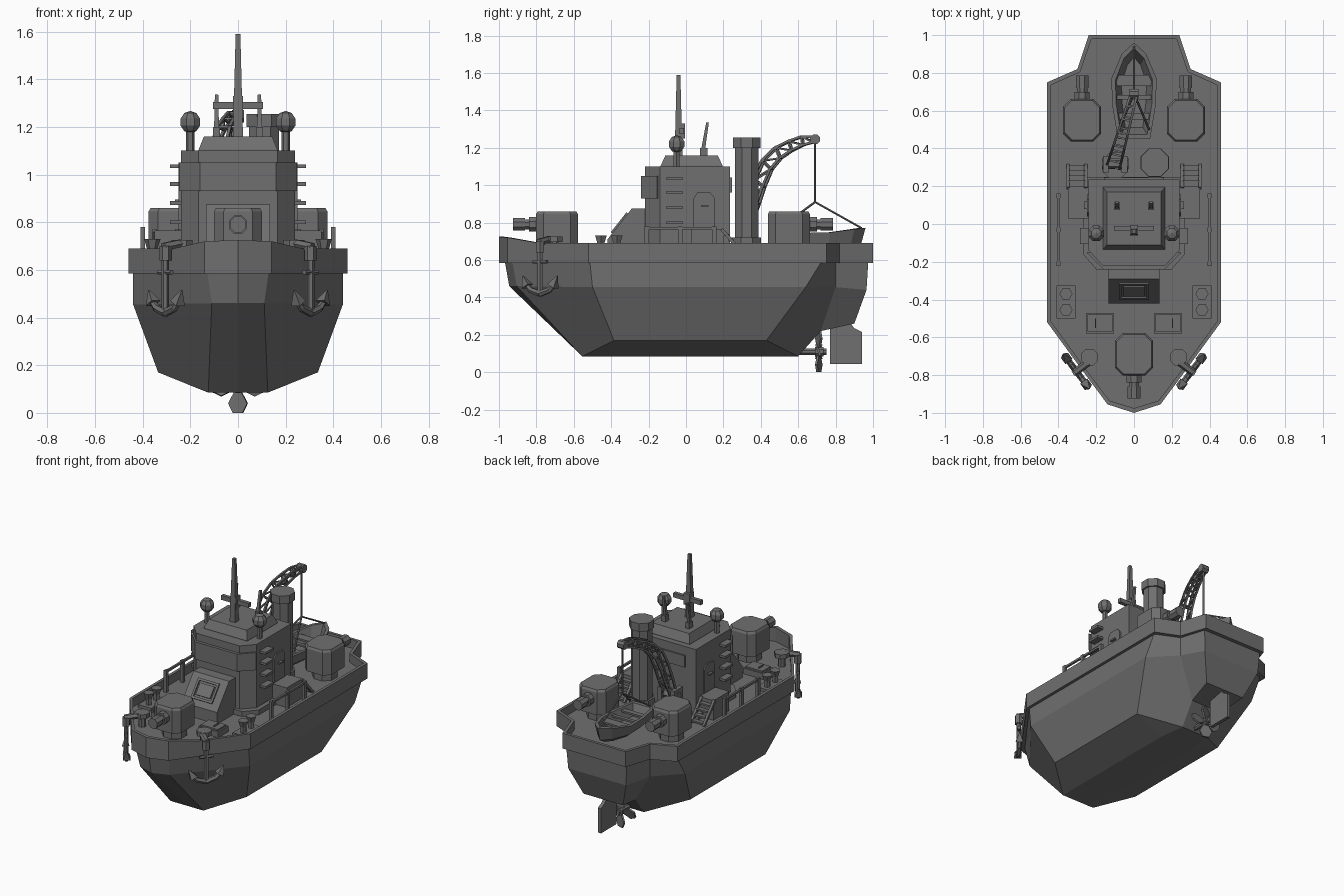
import bpy, bmesh, math
from mathutils import Vector, Matrix

if "Cube" in bpy.data.objects:
    bpy.data.objects.remove(bpy.data.objects["Cube"])

grey = bpy.data.materials.new("ship_grey")
grey.diffuse_color = (0.16, 0.16, 0.16, 1)
grey.use_nodes = True
grey.node_tree.nodes["Principled BSDF"].inputs["Base Color"].default_value = grey.diffuse_color


def finish(name, bm, weld=False):
    if weld:
        bmesh.ops.remove_doubles(bm, verts=bm.verts, dist=0.0005)
    bmesh.ops.recalc_face_normals(bm, faces=bm.faces)
    me = bpy.data.meshes.new(name)
    bm.to_mesh(me)
    bm.free()
    me.materials.append(grey)
    ob = bpy.data.objects.new(name, me)
    bpy.context.collection.objects.link(ob)
    return ob


def box(bm, x0, x1, y0, y1, z0, z1):
    m = Matrix.Translation(((x0 + x1) / 2, (y0 + y1) / 2, (z0 + z1) / 2)) @ Matrix.Diagonal((abs(x1 - x0), y1 - y0, z1 - z0, 1))
    bmesh.ops.create_cube(bm, size=1, matrix=m)


def tube(bm, p, q, r0, r1=None, n=8, spin=None):
    p, q = Vector(p), Vector(q)
    d = q - p
    rot = d.to_track_quat('Z', 'Y').to_matrix().to_4x4()
    m = Matrix.Translation((p + q) / 2) @ rot @ Matrix.Rotation(math.pi / n if spin is None else spin, 4, 'Z')
    bmesh.ops.create_cone(bm, cap_ends=True, segments=n, radius1=r0, radius2=r0 if r1 is None else r1, depth=d.length, matrix=m)


def loft(bm, rings, cap0=True, cap1=True):
    vs = [[bm.verts.new(p) for p in r] for r in rings]
    n = len(vs[0])
    for a, b in zip(vs, vs[1:]):
        for i in range(n):
            bm.faces.new((a[i], a[(i + 1) % n], b[(i + 1) % n], b[i]))
    if cap0:
        bm.faces.new(vs[0])
    if cap1:
        bm.faces.new(vs[-1])


def at(outline, z):
    return [(x, y, z) for x, y in outline]


def mirrored(half):
    return half + [(-x, y) for x, y in reversed(half) if x > 1e-6]


def octo(cx, cy, hx, hy, c):
    return [(cx + x, cy + y) for x, y in ((hx, -hy + c), (hx, hy - c), (hx - c, hy), (c - hx, hy),
            (-hx, hy - c), (-hx, c - hy), (c - hx, -hy), (hx - c, -hy))]


# Hull: half panels, mirrored and welded
P = dict(A0=(0, -.97, .6), A1=(.13, -.93, .6), A2=(.44, -.515, .6), A3=(.44, .73, .6), A4=(.285, .8, .6),
         A5=(.23, .975, .6), A6=(0, .975, .6), B0=(0, -.945, .46), B1=(.11, -.905, .46), B2=(.44, -.5, .455),
         B3=(.44, .64, .455), B4=(.285, .8, .455), B5=(.22, .965, .44), B6=(0, .965, .44),
         C2=(.335, -.385, .17), C3=(.335, .43, .17), D0=(0, -.555, .085), D1=(.125, -.555, .085),
         D2=(.125, .42, .085), D3=(.1, .6, .085), D4=(0, .6, .085), E0=(0, .72, .22), E3=(.12, .72, .22),
         F0=(0, .9, .26), F3=(.15, .9, .26))
panels = ["A0 A1 B1 B0", "B0 B1 D1 D0", "A1 A2 B2 B1", "B1 B2 C2 D1", "A2 A3 B3 B2", "B2 B3 C3 C2",
          "C2 C3 D2 D1", "C3 D3 D2", "A3 A4 B4 B3", "B3 B4 D3 C3", "A4 A5 B5 B4", "B4 E3 D3",
          "B4 B5 F3 E3", "A5 A6 B6 B5", "B5 B6 F0 F3", "F3 F0 E0 E3", "E3 E0 D4 D3",
          "D0 D1 D2 D3 D4", "A0 A1 A2 A3 A4 A5 A6"]
bm = bmesh.new()
for s in (1, -1):
    for f in panels:
        bm.faces.new([bm.verts.new((s * P[k][0], P[k][1], P[k][2])) for k in f.split()])
finish("hull", bm, True)

# Bulwark belt with raised bow, and the deck inside it
outer = mirrored([(0, -1), (.14, -.955), (.27, -.78), (.46, -.52), (.46, .75), (.3, .82), (.24, 1), (0, 1)])
inner = mirrored([(0, -.975), (.13, -.935), (.255, -.77), (.44, -.515), (.44, .735), (.285, .805), (.225, .98), (0, .98)])


def rim(o):
    return [(x, y, .725 if y < -.97 else .72 if y < -.9 else .69) for x, y in o]


bm = bmesh.new()
loft(bm, [at(outer, .585), rim(outer), rim(inner), at(inner, .63)])
finish("bulwark_and_deck", bm)

# Deckhouse with chamfered front, bridge window band and roof
house = mirrored([(0, -.22), (.165, -.22), (.24, -.14), (.24, .235), (0, .235)])
base = mirrored([(0, -.24), (.2, -.24), (.27, -.16), (.27, .25), (0, .25)])
bm = bmesh.new()
loft(bm, [at(base, .62), at(base, .665)])
loft(bm, [at(house, .65), at(house, 1.1)])
finish("deckhouse", bm)
band = mirrored([(0, -.24), (.16, -.24), (.225, -.175), (.25, -.15), (.25, -.155), (0, -.155)])
bm = bmesh.new()
loft(bm, [at(band, .93), at(band, 1.05)])
box(bm, -.16, .16, .22, .245, .96, 1.04)
finish("bridge_windows", bm)
bm = bmesh.new()
r0 = [(-.165, -.135), (.165, -.135), (.165, .195), (-.165, .195)]
r1 = [(-.143, -.11), (.143, -.11), (.143, .17), (-.143, .17)]
loft(bm, [at(r0, 1.095), at(r0, 1.105), at(r1, 1.16)])
finish("bridge_roof", bm)

# Sloped front cabin with framed hatch on the slope
bm = bmesh.new()
prof = [(-.42, .62), (-.42, .71), (-.29, .875), (-.2, .875), (-.2, .62)]
loft(bm, [[(x, y, z) for y, z in prof] for x in (-.135, .135)])
finish("front_cabin", bm)
bm = bmesh.new()
slope = Matrix.Translation((0, -.352, .796)) @ Matrix.Rotation(math.atan2(.165, .13), 4, 'X')
for w, h, cx, cy in ((.16, .015, 0, .06), (.16, .015, 0, -.06), (.015, .12, .073, 0), (.015, .12, -.073, 0), (.11, .08, 0, 0)):
    bmesh.ops.create_cube(bm, size=1, matrix=slope @ Matrix.Translation((cx, cy, 0)) @ Matrix.Diagonal((w, h, .02, 1)))
finish("cabin_hatch", bm)

# Side doors, rungs, stairs and rails
for s, side in ((1, "right"), (-1, "left")):
    bm = bmesh.new()
    door = [(.04, .77), (.04, .93), (.06, .96), (.13, .96), (.155, .93), (.155, .77)]
    loft(bm, [[(s * x, y, z) for y, z in door] for x in (.235, .249)])
    box(bm, s * .245, s * .265, .08, .12, .885, .895)
    finish(side + "_door", bm)
    bm = bmesh.new()
    for z in (.8, .88, .96, 1.035):
        box(bm, s * .235, s * .285, -.105, -.02, z - .008, z + .008)
    finish(side + "_rungs", bm)
    bm = bmesh.new()
    box(bm, s * .24, s * .35, .03, .2, .62, .765)
    for i in range(4):
        box(bm, s * .26, s * .345, .2 + i * .027, .23 + i * .027, .728 - i * .03, .74 - i * .03)
    for x in (.255, .35):
        tube(bm, (s * x, .19, .765), (s * x, .31, .63), .012, n=4)
    finish(side + "_stairs", bm)
    bm = bmesh.new()
    for y in (-.21, -.03, .15):
        box(bm, s * .39, s * .41, y - .012, y + .012, .62, .78)
    box(bm, s * .393, s * .407, -.21, .15, .762, .776)
    finish(side + "_rail", bm)
    # Radar globes on posts
    bm = bmesh.new()
    tube(bm, (s * .2, -.05, 1.09), (s * .2, -.05, 1.2), .018, n=6)
    bmesh.ops.create_uvsphere(bm, u_segments=8, v_segments=5, radius=.047, matrix=Matrix.Translation((s * .2, -.05, 1.22)) @ Matrix.Rotation(math.pi / 8, 4, 'Z'))
    finish(side + "_radar_globe", bm)
    # Whip antennas
    bm = bmesh.new()
    tube(bm, (s * .09, .085, 1.15), (s * .09, .115, 1.335), .016, .01, n=4)
    box(bm, s * .075, s * .105, .075, .115, 1.15, 1.2)
    finish(side + "_antenna", bm)
    # Deck fittings
    bm = bmesh.new()
    box(bm, s * .31, s * .41, -.5, -.325, .62, .65)
    for y in (-.455, -.37):
        tube(bm, (s * .36, y, .65), (s * .36, y, .7), .02, n=6)
        tube(bm, (s * .36, y, .69), (s * .36, y, .73), .022, .035, n=6)
    finish(side + "_bollards", bm)
    bm = bmesh.new()
    box(bm, s * .105, s * .255, -.58, -.47, .62, .67)
    box(bm, s * .115, s * .245, -.57, -.48, .67, .68)
    box(bm, s * .2, s * .206, -.55, -.5, .68, .69)
    finish(side + "_deck_hatch", bm)
    bm = bmesh.new()
    tube(bm, (s * .235, -.705, .62), (s * .235, -.705, .7), .025, n=8)
    tube(bm, (s * .235, -.705, .695), (s * .235, -.705, .725), .048, n=8)
    finish(side + "_capstan", bm)
    # Anchors hung along the bow, drawn in (along, up) coordinates
    bm = bmesh.new()

    def pt(u, z, o=0):
        return (s * (.305 + .6 * u + .8 * o), -.78 + .8 * u - .6 * o, z)
    tube(bm, pt(0, .42), pt(0, .66), .015, n=6)
    tube(bm, pt(-.045, .59), pt(.045, .59), .011, n=6)
    tube(bm, pt(0, .64), pt(0, .7), .025, n=6)
    tube(bm, pt(0, .695, .01), pt(0, .71, -.08), .02, n=6)
    for k in (1, -1):
        tube(bm, pt(0, .42), pt(k * .065, .44), .018, .016, n=6)
        tube(bm, pt(k * .06, .437), pt(k * .1, .475), .016, .012, n=6)
        tube(bm, pt(k * .085, .46), pt(k * .115, .515), .033, .003, n=4)
    finish(side + "_anchor", bm)


# Gun houses with stepped barrels
def gun(name, cx, cy, d):
    bm = bmesh.new()
    o = octo(cx, cy, .1, .112, .04)
    top = octo(cx, cy, .092, .104, .038)
    tube(bm, (cx, cy, .62), (cx, cy, .7), .08)
    loft(bm, [at(o, .69), at(o, .845), at(top, .86)])
    for a, b, r in ((.1, .15, .042), (.15, .18, .03), (.17, .235, .036)):
        tube(bm, (cx, cy + d * a, .79), (cx, cy + d * b, .79), r)
    finish(name, bm)


gun("front_gun", 0, -.69, -1)
gun("rear_right_gun", .275, .55, 1)
gun("rear_left_gun", -.275, .55, 1)

# Mast and cross arm
bm = bmesh.new()
tube(bm, (0, -.04, 1.15), (0, -.04, 1.59), .03, .014, n=4)
box(bm, -.105, .105, -.035, -.01, 1.275, 1.305)
box(bm, -.022, .022, -.055, -.005, 1.25, 1.33)
finish("mast", bm)

# Funnel
bm = bmesh.new()
for z0, z1, r in ((.62, .72, .082), (.7, 1.2, .068), (1.2, 1.255, .08)):
    tube(bm, (.11, .325, z0), (.11, .325, z1), r)
finish("funnel", bm)

# Crane: pedestal, lattice boom and cable
bm = bmesh.new()
tube(bm, (-.1, .31, .62), (-.1, .31, .72), .075, n=8)
for k in (1, -1):
    box(bm, -.1 + k * .05 - .015, -.1 + k * .05 + .015, .27, .36, .7, .84)
tube(bm, (-.17, .32, .79), (-.03, .32, .79), .03, n=6)
finish("crane_base", bm)
bm = bmesh.new()
upper = [(.3, .8), (.33, .92), (.365, 1.03), (.41, 1.13), (.48, 1.2), (.55, 1.235), (.62, 1.26), (.69, 1.26)]
lower = [(.34, .78), (.385, .9), (.415, .99), (.455, 1.085), (.505, 1.145), (.565, 1.185), (.625, 1.215), (.68, 1.23)]


def chord(p, k):
    t = (p[0] - .3) / .39
    w = .034 - .018 * t
    return Vector((-.11 + .11 * t + k * w, p[0] - k * w * .25, p[1]))


for i in range(8):
    for k in (1, -1):
        tube(bm, chord(upper[i], k), chord(lower[i], k), .006, n=4)
        if i < 7:
            for rail in (upper, lower):
                tube(bm, chord(rail[i], k), chord(rail[i + 1], k), .009, n=4)
            tube(bm, chord(upper[i], k), chord(lower[i + 1], k), .006, n=4)
    for rail in (upper, lower):
        tube(bm, chord(rail[i], 1), chord(rail[i], -1), .007, n=4)
tube(bm, (-.025, .69, 1.245), (.025, .69, 1.245), .028, n=8)
finish("crane_boom", bm)
bm = bmesh.new()
tube(bm, (0, .69, 1.25), (0, .69, .91), .007, n=6)
for end in ((0, .94, .77), (.08, .5, .77), (-.08, .5, .77)):
    tube(bm, (0, .69, .91), end, .006, n=6)
finish("crane_cable", bm)

# Open boat hanging at the stern
bm = bmesh.new()


def boat(f, z, rise=0):
    half = [(0, .96), (.065, .9), (.12, .77), (.115, .63), (.085, .45), (0, .45)]
    return [(x * f, .68 + (y - .68) * (.4 + .6 * f), z + rise * max(0, y - .75)) for x, y in mirrored(half)]


loft(bm, [boat(.55, .65), boat(.85, .68), boat(1, .745, .13), boat(.82, .745, .13), boat(.55, .672)])
for y, w, d in ((.76, .1, .03), (.57, .09, .018), (.67, .09, .012)):
    box(bm, -w, w, y - d, y + d, .72, .732)
finish("boat", bm)

# Propeller and rudder
bm = bmesh.new()
tube(bm, (0, .58, .11), (0, .75, .11), .018)
tube(bm, (0, .69, .11), (0, .735, .11), .028)
for i in range(4):
    m = Matrix.Translation((0, .71, .11)) @ Matrix.Rotation(i * math.pi / 2, 4, 'Y') @ Matrix.Rotation(.35, 4, 'Z')
    blade = [(.012, .015), (.042, .07), (.022, .11), (-.022, .11), (-.042, .07), (-.012, .015)]
    loft(bm, [[m @ Vector((x, y, z)) for x, z in blade] for y in (-.006, .006)])
finish("propeller", bm)
bm = bmesh.new()
fin = [(.77, .045), (.94, .045), (.94, .215), (.9, .235), (.86, .29), (.8, .29), (.77, .235)]
loft(bm, [[(x, y, z) for y, z in fin] for x in (-.012, .012)])
finish("rudder", bm)
